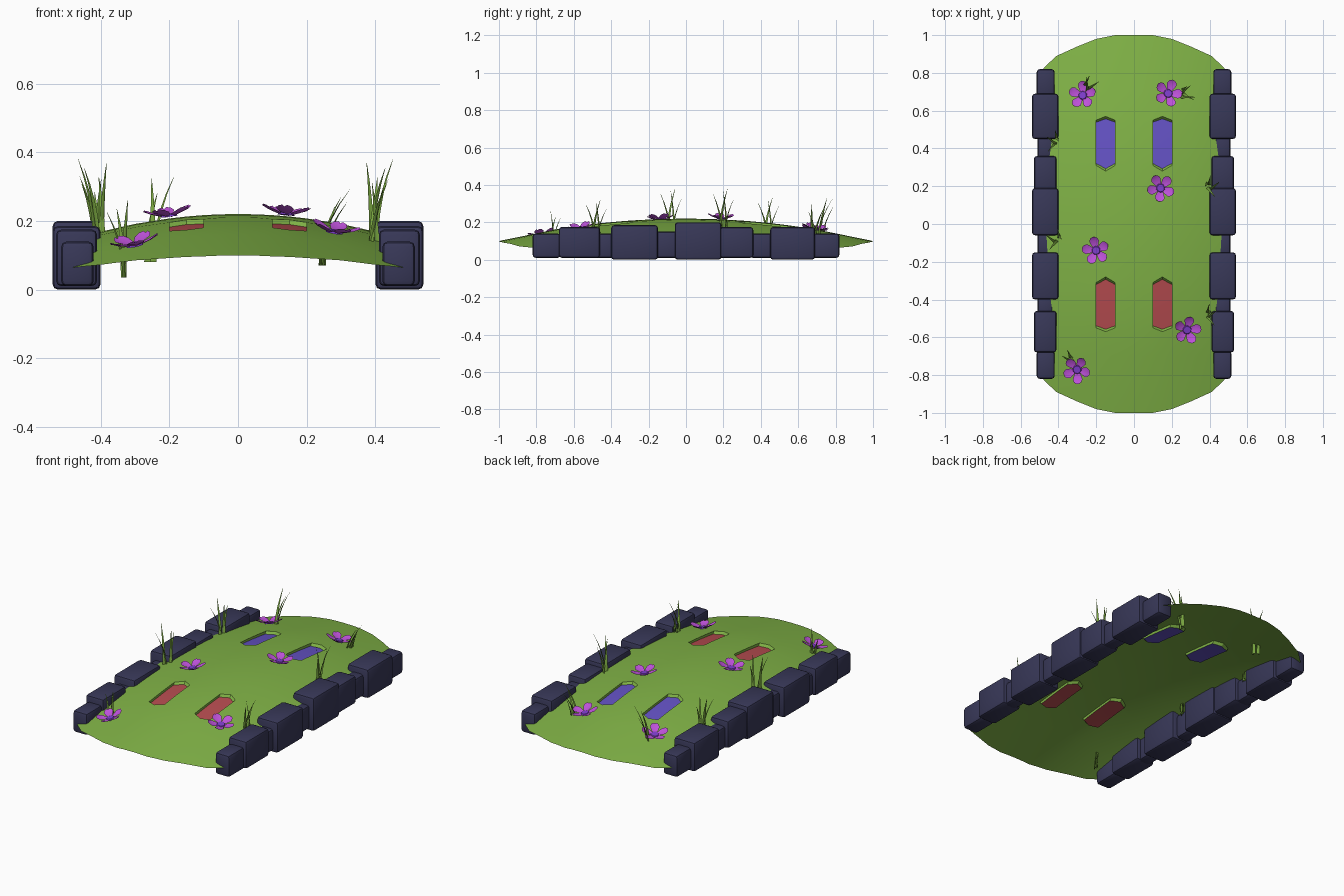
import bpy, bmesh, math, random
from mathutils import Vector, Matrix

if "Cube" in bpy.data.objects:
    bpy.data.objects.remove(bpy.data.objects["Cube"])

random.seed(4)


def mat(name, r, g, b):
    m = bpy.data.materials.new(name)
    lin = [((c / 255 + 0.055) / 1.055) ** 2.4 for c in (r, g, b)]
    m.diffuse_color = (*lin, 1)
    m.use_nodes = True
    m.node_tree.nodes["Principled BSDF"].inputs["Base Color"].default_value = m.diffuse_color
    return m


GRASS = mat("grass green", 128, 178, 70)
BLADE = mat("blade green", 118, 162, 62)
STONE = mat("slate navy", 56, 56, 88)
RED = mat("panel red", 182, 76, 80)
BLUE = mat("panel blue", 100, 82, 196)
PETAL = mat("petal magenta", 190, 82, 218)
CORE = mat("flower centre purple", 128, 62, 205)


def finish(bm, name, mats, smooth=None):
    me = bpy.data.meshes.new(name)
    bm.to_mesh(me)
    bm.free()
    ob = bpy.data.objects.new(name, me)
    bpy.context.collection.objects.link(ob)
    for m in mats:
        me.materials.append(m)
    if smooth:
        bpy.ops.object.select_all(action='DESELECT')
        ob.select_set(True)
        bpy.context.view_layer.objects.active = ob
        bpy.ops.object.shade_smooth_by_angle(angle=math.radians(smooth))
    return ob


def ground(x, y):
    return 0.1 + 0.12 * (1 - y * y) - 0.32 * x * x


# arched grass sheet with rounded ends and four sunken panels
half = [(0.05, 1), (0.1, 1), (0.15, 0.99), (0.2, 0.98), (0.3, 0.94), (0.41, 0.89), (0.48, 0.825)]
cols = [(-x, e) for x, e in reversed(half)] + [(0, 1)] + half
rows = [0.14, 0.28, 0.36, 0.43, 0.5, 0.57, 0.7, 1]
rows = [-y for y in reversed(rows)] + [0] + rows
bm = bmesh.new()
grid = []
for x, e in cols:
    line = []
    for y in rows:
        s = math.copysign(1, y)
        yy = e * s if abs(y) == 1 else y
        if abs(x) in (0.1, 0.2) and abs(y) in (0.28, 0.57):   # clipped panel corners
            yy = s * (0.31 if abs(y) == 0.28 else 0.55)
        line.append(bm.verts.new((x, yy, ground(x, yy))))
    grid.append(line)
slots = {}
for i in range(len(cols) - 1):
    for j in range(len(rows) - 1):
        f = bm.faces.new((grid[i][j], grid[i + 1][j], grid[i + 1][j + 1], grid[i][j + 1]))
        f.smooth = True
        cx, cy = (cols[i][0] + cols[i + 1][0]) / 2, (rows[j] + rows[j + 1]) / 2
        if 0.1 < abs(cx) < 0.2 and 0.28 < abs(cy) < 0.57:
            slots.setdefault((cx > 0, cy > 0), []).append(f)
for (right, back), faces in slots.items():
    res = bmesh.ops.extrude_face_region(bm, geom=faces)
    bmesh.ops.delete(bm, geom=[f for f in faces if f.is_valid], context='FACES_ONLY')
    for g in res["geom"]:
        if isinstance(g, bmesh.types.BMVert):
            g.co.z -= 0.014
            mid = 0.425 if back else -0.425
            g.co.y = mid + (g.co.y - mid) * 0.91
        elif isinstance(g, bmesh.types.BMFace):
            g.material_index = 2 if back else 1
finish(bm, "grass_bridge_top", [GRASS, RED, BLUE], 30)

# bevelled kerb stones: y from, y to, x from, x to, z top
stones = [(-0.82, -0.67, 0.42, 0.515, 0.14), (-0.68, -0.46, 0.41, 0.53, 0.175),
          (-0.49, -0.38, 0.43, 0.51, 0.14), (-0.40, -0.15, 0.40, 0.54, 0.185),
          (-0.17, -0.04, 0.43, 0.51, 0.15), (-0.06, 0.19, 0.40, 0.54, 0.20),
          (0.17, 0.36, 0.41, 0.53, 0.175), (0.34, 0.47, 0.43, 0.51, 0.14),
          (0.45, 0.69, 0.40, 0.54, 0.175), (0.67, 0.82, 0.42, 0.515, 0.14)]
for side, label in ((1, "right"), (-1, "left")):
    for k, (y0, y1, x0, x1, z1) in enumerate(stones):
        z0 = 0.0 if x0 == 0.40 else 0.01
        bm = bmesh.new()
        M = Matrix.Translation((side * (x0 + x1) / 2, (y0 + y1) / 2, (z0 + z1) / 2))
        bmesh.ops.create_cube(bm, size=1, matrix=M @ Matrix.Diagonal((x1 - x0, y1 - y0, z1 - z0, 1)))
        bmesh.ops.bevel(bm, geom=bm.edges[:], offset=0.016, segments=2, profile=0.5, affect='EDGES')
        finish(bm, f"kerb_stone_{label}_{k}", [STONE], 35)


# five-petalled flowers lying along the ground
def flower(x, y, turn, k):
    n = Vector((0.64 * x, 0.24 * y, 1)).normalized()
    M = Matrix.Translation((x, y, ground(x, y) + 0.006)) @ Vector((0, 0, 1)).rotation_difference(n).to_matrix().to_4x4()
    bm = bmesh.new()
    shape = [(0.008, 0.006, 0.0), (0.03, 0.019, 0.006), (0.052, 0.026, 0.013),
             (0.066, 0.019, 0.02), (0.073, 0.007, 0.023)]
    for p in range(5):
        R = M @ Matrix.Rotation(turn + p * math.tau / 5, 4, 'Z')
        prev = None
        for r, w, z in shape:
            cur = [bm.verts.new(R @ Vector((r, s * w, z + abs(s) * 0.005))) for s in (-1, 0, 1)]
            if prev:
                for a in (0, 1):
                    bm.faces.new((prev[a], cur[a], cur[a + 1], prev[a + 1])).smooth = True
            prev = cur
    old = set(bm.faces)
    bmesh.ops.create_cone(bm, cap_ends=True, segments=10, radius1=0.026, radius2=0.02, depth=0.008,
                          matrix=M @ Matrix.Translation((0, 0, 0.006)))
    for f in bm.faces:
        if f not in old:
            f.material_index = 1
    finish(bm, f"flower_{k}", [PETAL, CORE])


spots = [(-0.27, 0.68), (0.18, 0.69), (0.14, 0.19), (-0.20, -0.14), (0.28, -0.56), (-0.30, -0.77)]
for k, (x, y) in enumerate(spots):
    flower(x, y, 0.3 + k * 0.9, k)


# tufts of curved tapering blades
def tuft(x, y, z0, height, tips, k):
    bm = bmesh.new()
    for i, (dx, dy, h) in enumerate(tips):
        base = Vector((x + random.uniform(-0.012, 0.012), y + (i - 1.5) * 0.012, z0))
        side = Vector((-dy, dx, 0)).normalized()
        out = Vector((dx, dy, 0)).normalized()
        rings = []
        for s in range(6):
            t = s / 5
            c = base + Vector((dx * t ** 2, dy * t ** 2, (height * h - z0) * t))
            w = 0.0085 * (1 - t ** 2) + 0.0006
            rings.append([bm.verts.new(c + d) for d in (side * w, out * w * 0.5, -side * w, -out * w * 0.3)])
        for a, b in zip(rings, rings[1:]):
            for q in range(4):
                bm.faces.new((a[q], a[(q + 1) % 4], b[(q + 1) % 4], b[q])).smooth = True
        bm.faces.new(rings[-1])
        bm.faces.new(rings[0][::-1])
    bmesh.ops.recalc_face_normals(bm, faces=bm.faces[:])
    finish(bm, f"grass_tuft_{k}", [BLADE], 60)


edge = [(0.05, 0.04, 1), (0.04, -0.05, 0.93), (0.01, 0.05, 0.86), (-0.015, -0.02, 0.97)]


def lean(sx):
    return [(sx * a, b, h) for a, b, h in edge]


tufts = [(-0.405, 0.44, 0.10, 0.33, lean(-1)), (-0.405, -0.08, 0.12, 0.38, lean(-1)),
         (0.395, 0.20, 0.12, 0.38, lean(1)), (0.395, -0.48, 0.09, 0.32, lean(1)),
         (-0.34, -0.71, 0.035, 0.26, [(-0.05, 0.03, 0.87), (-0.02, 0.05, 0.9), (0.012, -0.02, 1)]),
         (0.245, 0.69, 0.07, 0.30, [(0.09, 0.0, 0.98), (0.06, 0.05, 0.9), (0.07, -0.04, 0.85), (0.03, 0.02, 0.8)]),
         (-0.255, 0.72, 0.08, 0.33, [(-0.005, 0.08, 0.98), (0.06, 0.04, 1), (0.03, 0.06, 0.85)])]
for k, args in enumerate(tufts):
    tuft(*args, k)
